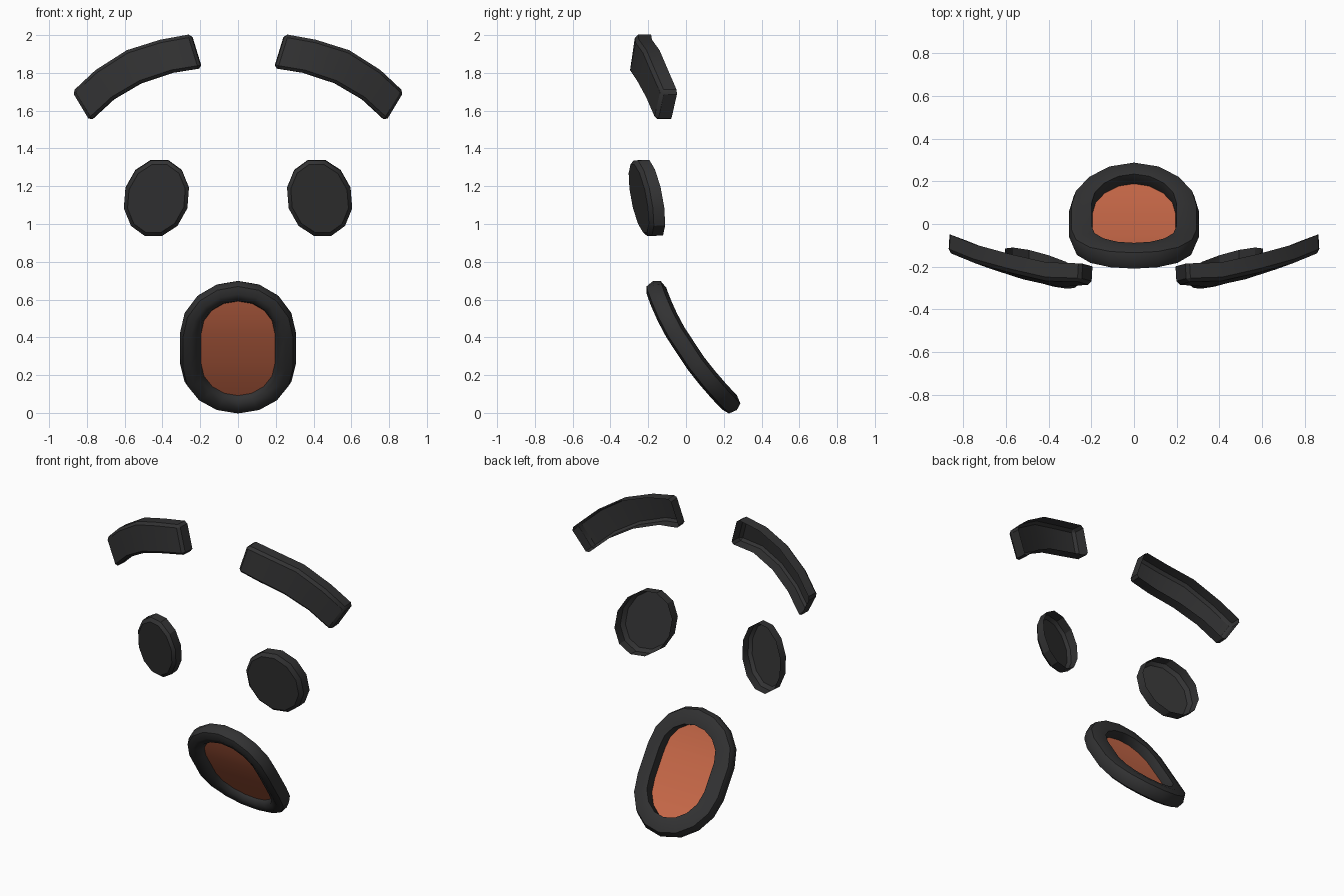
import bpy, bmesh, math
from mathutils import Vector

if "Cube" in bpy.data.objects:
    bpy.data.objects.remove(bpy.data.objects["Cube"])


def material(name, rgb):
    m = bpy.data.materials.new(name)
    m.diffuse_color = (*rgb, 1)
    m.use_nodes = True
    m.node_tree.nodes["Principled BSDF"].inputs["Base Color"].default_value = m.diffuse_color
    return m


BLACK = material("soft black", (0.032, 0.032, 0.033))
ORANGE = material("burnt orange", (0.58, 0.14, 0.065))


def finish(name, bm, mat, angle=30):
    me = bpy.data.meshes.new(name)
    bm.to_mesh(me)
    bm.free()
    me.materials.append(mat)
    ob = bpy.data.objects.new(name, me)
    bpy.context.collection.objects.link(ob)
    bpy.ops.object.select_all(action='DESELECT')
    ob.select_set(True)
    bpy.context.view_layer.objects.active = ob
    bpy.ops.object.shade_smooth_by_angle(angle=math.radians(angle))
    return ob


def shell(name, points, faces, offset, bevel, corner_angle):
    """Front plate with side walls, open at the back, chamfered rim."""
    bm = bmesh.new()
    vs = [bm.verts.new(p) for p in points]
    for f in faces:
        bm.faces.new([vs[i] for i in f])
    front = list(bm.faces)
    rim = [e for e in bm.edges if e.is_boundary]
    back = {v: bm.verts.new(v.co + Vector(offset)) for e in rim for v in e.verts}
    for e in rim:
        a, b = e.verts
        bm.faces.new((a, b, back[b], back[a]))
    bmesh.ops.recalc_face_normals(bm, faces=bm.faces[:])
    bm.normal_update()
    if front[0].normal.y > 0:
        bmesh.ops.reverse_faces(bm, faces=bm.faces[:])
    bm.normal_update()
    corners = [e for e in bm.edges if e not in rim and len(e.link_faces) == 2
               and e.calc_face_angle() > corner_angle]
    bmesh.ops.bevel(bm, geom=rim + corners, offset=bevel, segments=1,
                    affect='EDGES', clamp_overlap=True)
    return finish(name, bm, BLACK)


# Eyebrows: curved strips, upper and lower edge of the front plate
upper = [(.25, -.27, 2.005), (.415, -.265, 1.975), (.59, -.225, 1.92),
         (.755, -.18, 1.815), (.878, -.13, 1.70)]
lower = [(.195, -.285, 1.825), (.35, -.298, 1.80), (.515, -.262, 1.745),
         (.66, -.215, 1.66), (.785, -.165, 1.545)]
for side, s in (("left", 1), ("right", -1)):
    pts = [(s * x, y, z) for x, y, z in upper + lower]
    quads = [(i, i + 1, i + 6, i + 5) for i in range(4)]
    shell(side + "_eyebrow", pts, quads, (-s * .005, .085, 0), .016,
          math.radians(60))

# Eyes: twelve-sided tilted discs
for side, s in (("left", 1), ("right", -1)):
    pts = []
    for k in range(12):
        a = math.radians(15 + 30 * k)
        dx, dz = .174 * math.cos(a), .207 * math.sin(a)
        dx -= .08 * dz
        pts.append((s * (.432 + dx), -.25 + .27 * dx - .16 * dz, 1.135 + dz))
    shell(side + "_eye", pts, [tuple(range(12))], (0, .08, .005), .02,
          math.radians(60))


# Mouth: stadium loop lying on a curved sheet that leans backwards
def sheet_y(z):
    d = z - .35
    return .035 - .655 * d + .535 * (d * d - .084)


def on_sheet(x, z):
    return Vector((x, sheet_y(z), z))


def sheet_normal(z):
    return Vector((0, 1, .655 - 1.07 * (z - .35))).normalized()


QUARTER = 4
loop = []
for k in range(2 * QUARTER + 1):
    a = math.pi * k / (2 * QUARTER)
    loop.append((.25 * math.cos(a), .425 + .22 * math.sin(a)))
for k in range(2 * QUARTER + 1):
    a = math.pi + math.pi * k / (2 * QUARTER)
    loop.append((.25 * math.cos(a), .26 + .205 * math.sin(a)))
N = len(loop)

# Section of the lip: (outward, backward) with a crisp inner back edge
section = [(-.055, -.005), (-.042, -.036), (0, -.054), (.04, -.042),
           (.056, 0), (.044, .038), (0, .055), (-.05, .055)]

frames = []
for i in range(N):
    p = on_sheet(*loop[i])
    t = (on_sheet(*loop[(i + 1) % N]) - on_sheet(*loop[i - 1])).normalized()
    n = sheet_normal(p.z)
    r = t.cross(n).normalized()
    if r.dot(p - on_sheet(0, .34)) < 0:
        r = -r
    frames.append((p, r, n))

bm = bmesh.new()
rings = [[bm.verts.new(p + r * s + n * b) for s, b in section]
         for p, r, n in frames]
M = len(section)
for i in range(N):
    A, B = rings[i], rings[(i + 1) % N]
    for j in range(M):
        bm.faces.new((A[j], B[j], B[(j + 1) % M], A[(j + 1) % M]))
bmesh.ops.recalc_face_normals(bm, faces=bm.faces[:])
finish("mouth_lip", bm, BLACK, 50)

# Mouth inside: thin sheet spanning the lip, one strip per pair of loop points
bm = bmesh.new()
edge = [bm.verts.new(p - r * .052 - n * .004) for p, r, n in frames]
top, bottom = QUARTER, 3 * QUARTER + 1
rows = [(edge[(top - k) % N], edge[(top + k) % N]) for k in range(1, N // 2)]
bm.faces.new((edge[top], rows[0][1], rows[0][0]))
for (a, b), (c, d) in zip(rows, rows[1:]):
    bm.faces.new((a, b, d, c))
bm.faces.new((rows[-1][0], rows[-1][1], edge[bottom]))
bm.normal_update()
if sum(f.normal.y for f in bm.faces) > 0:
    bmesh.ops.reverse_faces(bm, faces=bm.faces[:])
finish("mouth_inside", bm, ORANGE, 40)
